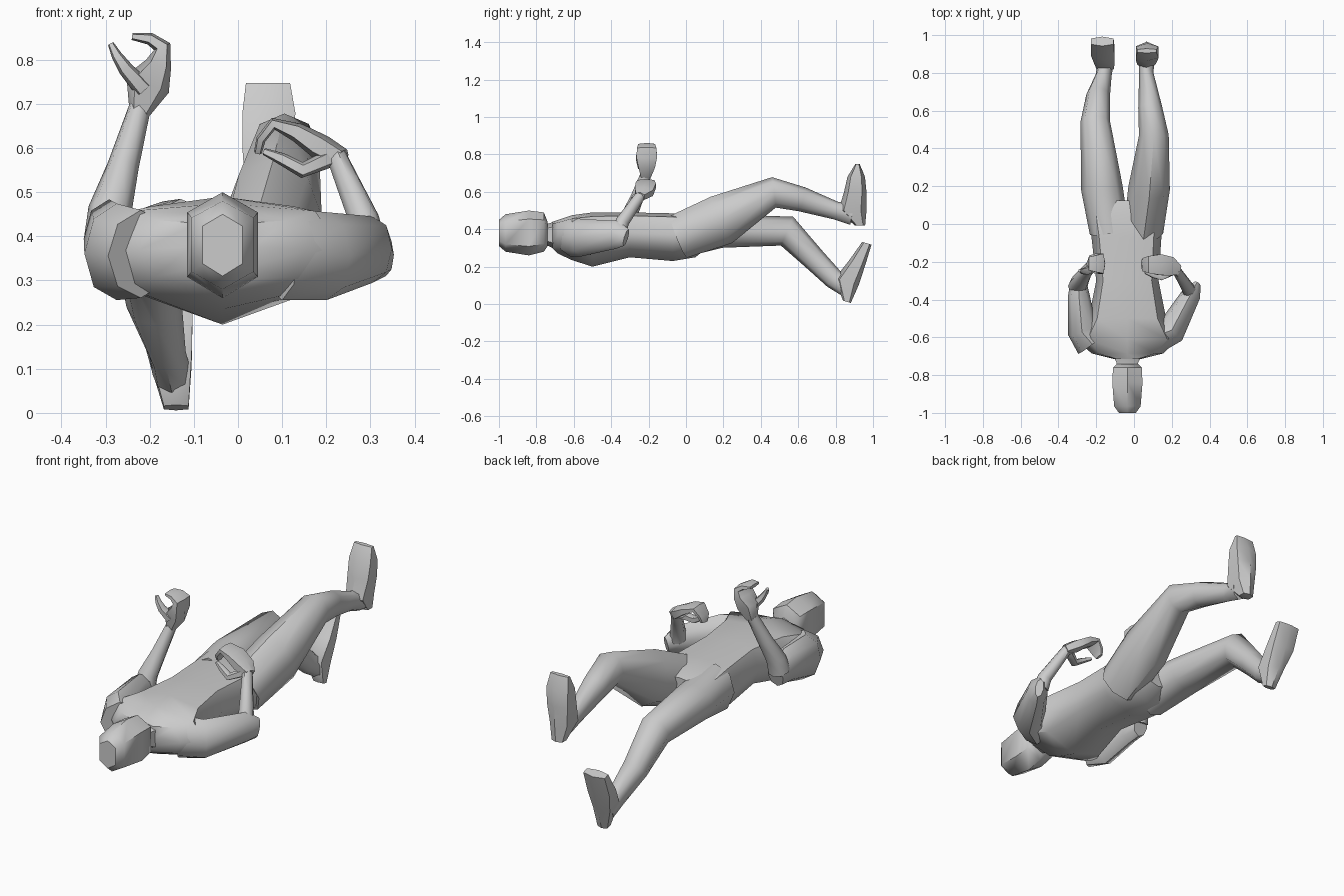
import bpy, bmesh, math
from mathutils import Vector

# cross-section outlines in unit (side, up) coordinates
HEX = [(0, -1), (1, -.6), (1, .62), (0, 1), (-1, .62), (-1, -.6)]
OCT = [(1.05 * math.cos(k * math.pi / 4), 1.05 * math.sin(k * math.pi / 4)) for k in range(8)]
CHEST = [(0, -1), (.82, -.58), (1, .1), (.78, .85), (0, 1), (-.78, .85), (-1, .1), (-.82, -.58)]


def loft(name, rings, shape=OCT, ref=(1, 0, 0), axis=None):
    """Skin rings of (x, y, z, half side, half up) along their path."""
    bm = bmesh.new()
    pts = [Vector(r[:3]) for r in rings]
    loops = []
    for i, r in enumerate(rings):
        p = pts[i]
        if axis:
            t = Vector(axis)
        else:
            t = Vector((0, 0, 0))
            if i > 0:
                t += (p - pts[i - 1]).normalized()
            if i < len(pts) - 1:
                t += (pts[i + 1] - p).normalized()
        t.normalize()
        u = Vector(ref)
        u = (u - t * u.dot(t)).normalized()
        v = u.cross(t)
        loops.append([bm.verts.new(p + u * a * r[3] + v * b * r[4]) for a, b in shape])
    n = len(shape)
    for a, b in zip(loops, loops[1:]):
        for k in range(n):
            bm.faces.new((a[k], a[(k + 1) % n], b[(k + 1) % n], b[k]))
    bm.faces.new(loops[0])
    bm.faces.new(loops[-1])
    bmesh.ops.recalc_face_normals(bm, faces=bm.faces)
    me = bpy.data.meshes.new(name)
    bm.to_mesh(me)
    bm.free()
    ob = bpy.data.objects.new(name, me)
    bpy.context.collection.objects.link(ob)
    bpy.ops.object.select_all(action='DESELECT')
    ob.select_set(True)
    bpy.context.view_layer.objects.active = ob
    bpy.ops.object.shade_smooth_by_angle(angle=math.radians(50))
    return ob


def along_y(name, rows, shape):
    """Rows of (y, centre x, half width, bottom z, top z)."""
    return loft(name, [(x, y, (b + t) / 2, w, (t - b) / 2) for y, x, w, b, t in rows],
                shape, axis=(0, 1, 0))


# head and neck
along_y("head", [(-1, -.035, .045, .31, .45), (-.965, -.035, .07, .28, .48),
                 (-.84, -.035, .08, .26, .50), (-.76, -.035, .076, .28, .49),
                 (-.74, -.035, .055, .31, .44)], HEX)
along_y("neck", [(-.77, -.035, .055, .315, .43), (-.735, -.035, .057, .31, .43),
                 (-.67, -.035, .09, .28, .455)], HEX)

# torso
along_y("torso", [(-.715, -.035, .07, .30, .44), (-.685, -.035, .19, .27, .45),
                  (-.61, -.035, .27, .235, .475), (-.50, -.035, .205, .20, .49),
                  (-.30, -.035, .165, .25, .49), (-.07, -.04, .185, .23, .485),
                  (.05, -.045, .20, .25, .48), (.125, -.05, .15, .31, .46)], CHEST)

# raised leg
loft("raised_leg", [(.05, -.04, .36, .10, .115), (.08, .19, .45, .105, .13),
                    (.105, .47, .597, .075, .078), (.085, .62, .56, .06, .063),
                    (.065, .80, .50, .036, .046), (.067, .89, .48, .042, .055)])
loft("raised_foot", [(.065, .93, .42, .03, .028), (.065, .89, .50, .048, .075),
                     (.068, .905, .60, .058, .06), (.07, .91, .68, .06, .047),
                     (.068, .917, .748, .05, .012)], HEX, axis=(0, 0, 1))

# lowered leg
loft("lowered_leg", [(-.13, -.04, .365, .10, .115), (-.17, .19, .39, .105, .085),
                     (-.205, .54, .39, .075, .08), (-.19, .68, .245, .06, .06),
                     (-.16, .79, .135, .04, .052), (-.15, .86, .09, .042, .05)])
loft("lowered_foot", [(-.14, .86, .012, .028, .022), (-.152, .86, .12, .047, .066),
                      (-.165, .915, .22, .062, .045), (-.168, .967, .325, .06, .026)],
     HEX, axis=(0, .3, 1))

# bent arm across the body
loft("bent_upper_arm", [(.10, -.61, .36, .08, .10), (.20, -.56, .355, .075, .095),
                        (.305, -.37, .37, .048, .072), (.335, -.32, .355, .02, .045)])
loft("bent_forearm", [(.295, -.36, .385, .038, .04), (.285, -.34, .44, .033, .035),
                      (.25, -.285, .52, .027, .03), (.222, -.24, .585, .022, .026)])
Y = (0, 1, 0)
loft("bent_palm", [(.235, -.245, .575, .025, .025), (.19, -.225, .60, .05, .03),
                   (.135, -.215, .635, .055, .022), (.08, -.215, .655, .045, .014),
                   (.052, -.215, .62, .035, .011), (.045, -.21, .59, .02, .009)], HEX, Y)
loft("bent_thumb", [(.205, -.25, .575, .02, .02), (.145, -.28, .55, .018, .018),
                    (.10, -.27, .575, .014, .014), (.06, -.255, .592, .008, .008)], HEX, Y)

# upright arm
loft("upright_upper_arm", [(-.22, -.63, .36, .09, .095), (-.275, -.56, .365, .075, .105),
                           (-.292, -.38, .395, .055, .085), (-.295, -.30, .37, .04, .055)])
loft("upright_forearm", [(-.297, -.33, .39, .05, .05), (-.29, -.31, .46, .047, .042),
                         (-.26, -.265, .56, .034, .034), (-.223, -.215, .69, .024, .028)])
loft("upright_palm", [(-.223, -.215, .68, .026, .024), (-.205, -.21, .745, .045, .052),
                      (-.18, -.21, .79, .055, .03), (-.172, -.21, .83, .052, .02),
                      (-.20, -.21, .848, .045, .014), (-.24, -.21, .853, .035, .008)], HEX, Y)
loft("upright_thumb", [(-.215, -.235, .735, .022, .022), (-.255, -.25, .78, .018, .017),
                       (-.275, -.25, .81, .013, .012), (-.288, -.245, .836, .008, .007)], HEX, Y)
